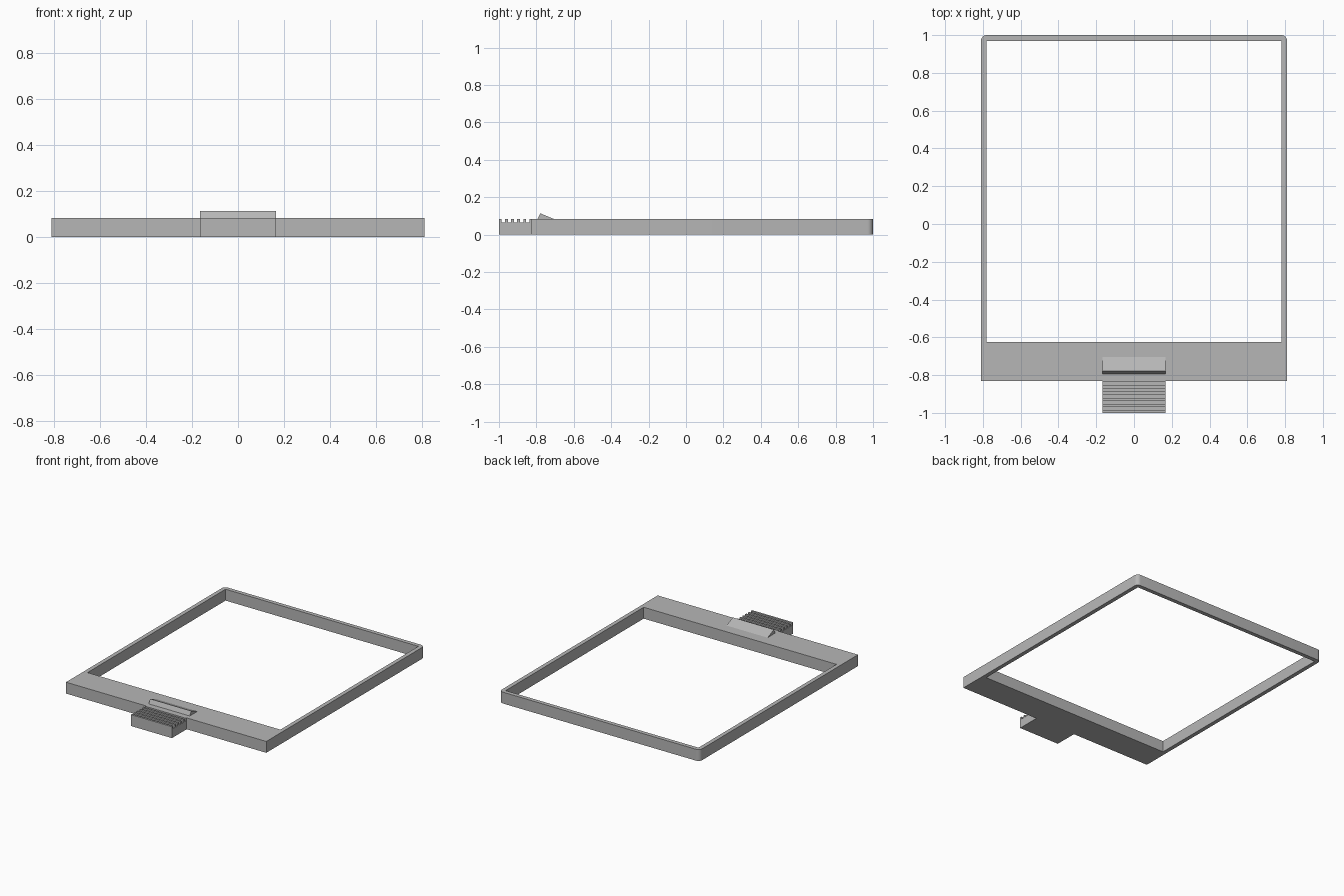
import bpy, bmesh, math
from mathutils import Vector

cube = bpy.data.objects.get("Cube")
if cube:
    bpy.data.objects.remove(cube, do_unlink=True)

grey = bpy.data.materials.new("grey plastic")
grey.use_nodes = True
colour = (0.47, 0.47, 0.47, 1)
grey.diffuse_color = colour
grey.node_tree.nodes["Principled BSDF"].inputs["Base Color"].default_value = colour

HEIGHT = 0.083
HALF_W, FRONT, BACK = 0.81, -0.83, 1.0
TAB_W = 0.166


def finish(name, bm):
    bmesh.ops.recalc_face_normals(bm, faces=bm.faces)
    mesh = bpy.data.meshes.new(name)
    bm.to_mesh(mesh)
    bm.free()
    mesh.materials.append(grey)
    obj = bpy.data.objects.new(name, mesh)
    bpy.context.collection.objects.link(obj)
    return obj


def extrude(name, points, direction):
    """Solid made by sweeping a closed outline along a direction."""
    bm = bmesh.new()
    face = bm.faces.new([bm.verts.new(p) for p in points])
    swept = bmesh.ops.extrude_face_region(bm, geom=[face], use_keep_orig=True)
    verts = [v for v in swept["geom"] if isinstance(v, bmesh.types.BMVert)]
    bmesh.ops.translate(bm, verts=verts, vec=Vector(direction))
    return finish(name, bm)


def side_profile(name, profile):
    return extrude(name, [(-TAB_W, y, z) for y, z in profile], (2 * TAB_W, 0, 0))


# Frame: square front corners, rounded back corners
radius = 0.03
outline = [(-HALF_W, FRONT, 0), (HALF_W, FRONT, 0)]
for side, start in ((1, 0), (-1, 90)):
    for step in range(7):
        a = math.radians(start + step * 15)
        outline.append((side * (HALF_W - radius) + radius * math.cos(a),
                        BACK - radius + radius * math.sin(a), 0))
frame = extrude("frame", outline, (0, 0, HEIGHT))

# Rectangular opening
x, y0, y1 = 0.78, -0.625, 0.97
cutter = extrude("opening_cutter",
                 [(-x, y0, -0.1), (x, y0, -0.1), (x, y1, -0.1), (-x, y1, -0.1)],
                 (0, 0, 0.4))
cut = frame.modifiers.new("opening", "BOOLEAN")
cut.operation = "DIFFERENCE"
cut.object = cutter
cut.solver = "EXACT"
bpy.context.view_layer.objects.active = frame
frame.select_set(True)
bpy.ops.object.modifier_apply(modifier=cut.name)
bpy.data.objects.remove(cutter, do_unlink=True)
bpy.ops.object.shade_smooth_by_angle(angle=math.radians(30))

# Ribbed grip tab, with evenly spaced grooves across its top
pitch, rib, floor = 0.0325, 0.0145, 0.064
profile = [(FRONT, 0), (-1, 0)]
for i in range(5):
    y = -1 + i * pitch
    profile += [(y, HEIGHT), (y + rib, HEIGHT),
                (y + rib, floor), (y + pitch, floor)]
profile += [(-1 + 5 * pitch, HEIGHT), (FRONT, HEIGHT)]
side_profile("grip_tab", profile)

# Raised latch wedge
side_profile("latch_wedge", [(-0.795, HEIGHT - 0.002), (-0.779, 0.114),
                             (-0.7, HEIGHT - 0.002)])
